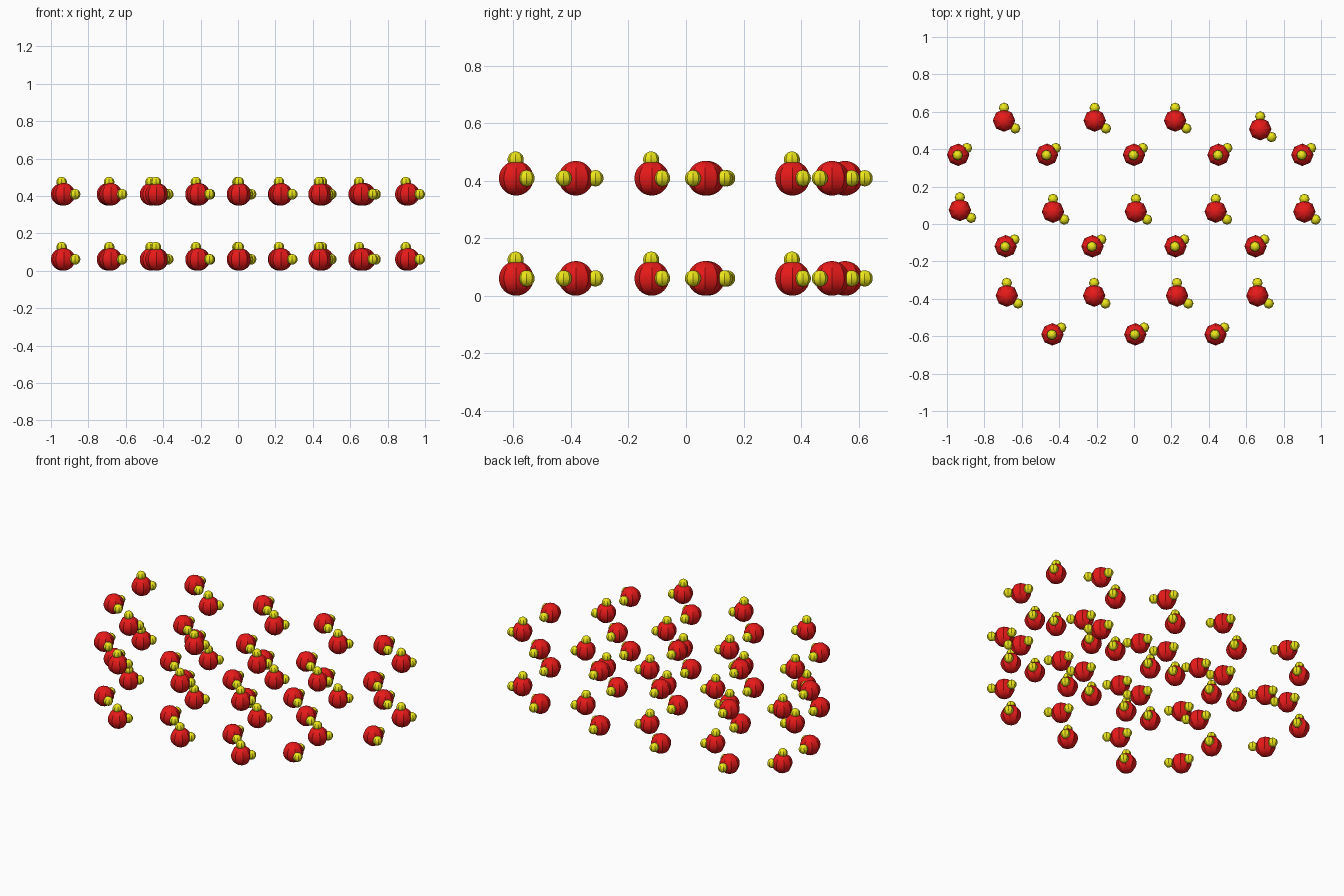
import bpy
from mathutils import Vector

if "Cube" in bpy.data.objects:
    bpy.data.objects.remove(bpy.data.objects["Cube"])


def colour(name, rgb):
    m = bpy.data.materials.new(name)
    m.diffuse_color = (*rgb, 1)
    m.use_nodes = True
    m.node_tree.nodes["Principled BSDF"].inputs["Base Color"].default_value = m.diffuse_color
    return m


RED = colour("red", (0.8, 0.01, 0.01))
YELLOW = colour("yellow", (0.85, 0.8, 0.01))


def ball_mesh(name, radius, material):
    bpy.ops.mesh.primitive_uv_sphere_add(segments=8, ring_count=32, radius=radius)
    ob = bpy.context.object
    mesh = ob.data
    mesh.name = name
    mesh.materials.append(material)
    bpy.data.objects.remove(ob)
    return mesh


LARGE = ball_mesh("large_ball", 0.06, RED)
SMALL = ball_mesh("small_ball", 0.028, YELLOW)


def place(name, mesh, loc):
    ob = bpy.data.objects.new(name, mesh)
    ob.location = loc
    bpy.context.collection.objects.link(ob)


def molecule(centre, bonds):
    c = Vector(centre)
    place("oxygen", LARGE, c)
    for b in bonds:
        place("hydrogen", SMALL, c + Vector(b))


# two molecule poses: lying flat, and standing with one hydrogen on top
FLAT = [(0, 0.068, 0), (0.06, -0.042, 0)]
UPRIGHT = [(-0.003, -0.002, 0.065), (0.047, 0.036, 0)]

# rows of molecules: pose, y, x positions
ROWS = [
    (FLAT, 0.553, (-0.695, -0.21, 0.22)),
    (FLAT, 0.507, (0.675,)),
    (UPRIGHT, 0.37, (-0.94, -0.465, 0.0, 0.452, 0.9)),
    (FLAT, 0.075, (-0.931,)),
    (FLAT, 0.066, (-0.433, 0.01, 0.437, 0.911)),
    (UPRIGHT, -0.119, (-0.686, -0.222, 0.222, 0.65)),
    (FLAT, -0.383, (-0.68, -0.213, 0.23, 0.66)),
    (UPRIGHT, -0.59, (-0.436, 0.007, 0.436)),
]

# the same layer twice, one above the other
for z in (0.061, 0.409):
    for pose, y, xs in ROWS:
        for x in xs:
            molecule((x, y, z), pose)
